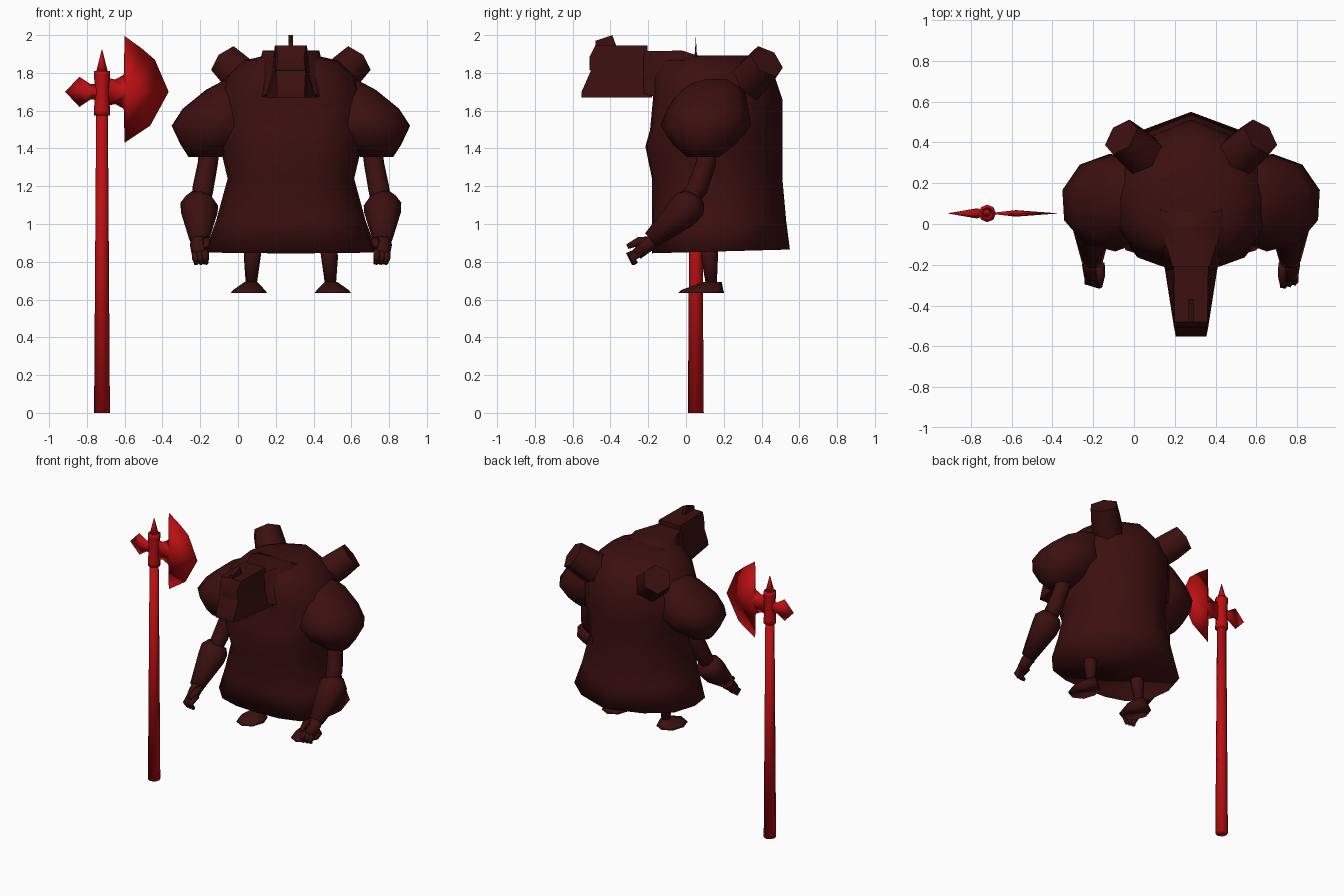
import bpy, bmesh, math
from mathutils import Vector

if "Cube" in bpy.data.objects:
    bpy.data.objects.remove(bpy.data.objects["Cube"])

CX = 0.28            # symmetry plane of the figure
AX, AY = -0.72, 0.052  # axe shaft position


def material(name, rgb):
    m = bpy.data.materials.new(name)
    m.diffuse_color = (*rgb, 1)
    m.use_nodes = True
    m.node_tree.nodes["Principled BSDF"].inputs["Base Color"].default_value = m.diffuse_color
    return m


DARK = material("dark maroon", (0.045, 0.005, 0.005))
RED = material("bright red", (0.50, 0.005, 0.006))


def finish(name, bm, mat, angle):
    bmesh.ops.remove_doubles(bm, verts=bm.verts, dist=1e-5)
    bmesh.ops.recalc_face_normals(bm, faces=bm.faces)
    me = bpy.data.meshes.new(name)
    bm.to_mesh(me)
    bm.free()
    me.materials.append(mat)
    ob = bpy.data.objects.new(name, me)
    bpy.context.collection.objects.link(ob)
    bpy.context.view_layer.objects.active = ob
    ob.select_set(True)
    bpy.ops.object.shade_smooth_by_angle(angle=math.radians(angle))
    ob.select_set(False)
    return ob


def loft(name, rings, mat, angle=180):
    """Skin a list of equal-length point rings and cap both ends."""
    bm = bmesh.new()
    vs = [[bm.verts.new(p) for p in r] for r in rings]
    n = len(vs[0])
    for a, b in zip(vs, vs[1:]):
        for i in range(n):
            j = (i + 1) % n
            bm.faces.new((a[i], a[j], b[j], b[i]))
    bm.faces.new(vs[0])
    bm.faces.new(vs[-1])
    return finish(name, bm, mat, angle)


def tube(name, path, mat, sides=6, flat=1.0, angle=180):
    """Tube through (x, y, z, radius) stations; flat squashes the depth."""
    pts = [Vector(p[:3]) for p in path]
    rings = []
    for k, p in enumerate(pts):
        d = (pts[min(k + 1, len(pts) - 1)] - pts[max(k - 1, 0)]).normalized()
        u = Vector((1, 0, 0)) - d * d.x
        u.normalize()
        w = d.cross(u)
        r = path[k][3]
        rings.append([p + u * r * math.cos(t) + w * r * flat * math.sin(t)
                      for t in (2 * math.pi * i / sides for i in range(sides))])
    return loft(name, rings, mat, angle)


def oval(cx, cy, z, rx, ry, n=10, turn=0):
    return [(cx + rx * math.cos(2 * math.pi * i / n + turn),
             cy + ry * math.sin(2 * math.pi * i / n + turn), z)
            for i in range(n)]


def blade(name, outline, centre, thick, mat):
    """Outline with a knife edge, swelling to a centre point on both sides."""
    bm = bmesh.new()
    rim = [bm.verts.new((x, AY, z)) for x, z in outline]
    for s in (-1, 1):
        c = bm.verts.new((centre[0], AY + s * thick, centre[1]))
        for i in range(len(rim)):
            bm.faces.new((rim[i], rim[(i + 1) % len(rim)], c))
    return finish(name, bm, mat, 180)


# Robed body: half cross-section as (share of width, share of depth from front)
HALF = [(0, 0), (0.38, 0.01), (0.70, 0.07), (0.95, 0.24), (1, 0.45),
        (0.90, 0.68), (0.56, 0.87)]
SECTION = HALF + [(0, 1)] + [(-a, b) for a, b in HALF[:0:-1]]


def body_ring(z, hw, front, back, lean=0):
    return [(CX + a * hw, front + (back - front) * b, z + lean * b)
            for a, b in SECTION]


loft("robe_body", [
    body_ring(0.845, 0.455, -0.18, 0.55, 0.02),
    body_ring(1.02, 0.395, -0.18, 0.53),
    body_ring(1.24, 0.335, -0.18, 0.51),
    body_ring(1.41, 0.375, -0.215, 0.51),
    body_ring(1.50, 0.39, -0.19, 0.51),
    body_ring(1.66, 0.39, -0.175, 0.51),
    body_ring(1.78, 0.34, -0.17, 0.47),
    body_ring(1.865, 0.25, -0.13, 0.39),
    body_ring(1.893, 0.13, -0.05, 0.32),
], DARK)

# Neck and head, lofted front to back from box sections


def box_ring(y, hw_low, hw_top, z0, z1):
    return [(CX - hw_low, y, z0), (CX + hw_low, y, z0),
            (CX + hw_top, y, z1), (CX - hw_top, y, z1)]


loft("neck", [box_ring(-0.225, 0.125, 0.085, 1.69, 1.915),
              box_ring(-0.02, 0.22, 0.15, 1.64, 1.918),
              box_ring(0.13, 0.22, 0.15, 1.64, 1.87)], DARK, 75)
loft("skull", [box_ring(-0.51, 0.075, 0.07, 1.815, 1.885),
               box_ring(-0.48, 0.085, 0.08, 1.80, 1.945),
               box_ring(-0.205, 0.10, 0.085, 1.80, 1.945)], DARK, 30)
loft("jaw", [box_ring(-0.553, 0.075, 0.072, 1.67, 1.70),
             box_ring(-0.50, 0.085, 0.078, 1.67, 1.82),
             box_ring(-0.18, 0.135, 0.095, 1.67, 1.82)], DARK, 30)
loft("crest", [box_ring(-0.48, 0.012, 0.012, 1.93, 1.97),
               box_ring(-0.39, 0.012, 0.012, 1.93, 2.0),
               box_ring(-0.37, 0.012, 0.012, 1.93, 1.945)], DARK, 30)

# Paired parts, on both sides of the figure
for s, side in ((-1, "left"), (1, "right")):
    def X(d):
        return CX + s * d

    # Back exhaust pipe
    tube("back_pipe_" + side, [(X(0.18), 0.29, 1.71, 0.115),
                               (X(0.27), 0.365, 1.79, 0.112),
                               (X(0.343), 0.427, 1.862, 0.10)], DARK, angle=62)

    # Shoulder pad, turned so its widest corner sits toward the back
    loft("shoulder_pad_" + side, [
        oval(X(d), cy, z, rx, ry, turn=s * 0.26)
        for d, cy, z, rx, ry in (
            (0.455, 0.09, 1.355, 0.09, 0.085),
            (0.41, 0.095, 1.42, 0.18, 0.165),
            (0.385, 0.105, 1.52, 0.255, 0.24),
            (0.37, 0.115, 1.61, 0.21, 0.215),
            (0.31, 0.14, 1.71, 0.145, 0.17),
            (0.27, 0.14, 1.765, 0.08, 0.10))], DARK)

    # Arm with flared gauntlet
    tube("upper_arm_" + side, [(X(0.43), 0.11, 1.42, 0.055),
                               (X(0.44), 0.105, 1.32, 0.053),
                               (X(0.465), 0.06, 1.19, 0.056),
                               (X(0.475), 0.0, 1.11, 0.05)], DARK, 8)
    tube("gauntlet_" + side, [(X(0.475), 0.042, 1.14, 0.07),
                              (X(0.485), 0.02, 1.105, 0.10),
                              (X(0.485), -0.02, 1.06, 0.097),
                              (X(0.485), -0.185, 0.915, 0.052)], DARK, 8, 0.92)

    # Hand: palm, fingers and thumb
    tube("palm_" + side, [(X(0.485), -0.15, 0.94, 0.040),
                          (X(0.485), -0.20, 0.89, 0.050),
                          (X(0.483), -0.26, 0.84, 0.042)], DARK, 6, 0.85)
    for k, dx in enumerate((-0.025, 0.0, 0.025)):
        tube(f"finger_{k}_" + side,
             [(X(0.48 + dx), -0.23, 0.86, 0.022),
              (X(0.48 + dx), -0.30 + 0.008 * k, 0.835 - 0.008 * k, 0.022),
              (X(0.475 + dx), -0.275 + 0.005 * k, 0.79, 0.014)], DARK, 5)
    tube("thumb_" + side, [(X(0.45), -0.19, 0.91, 0.026),
                           (X(0.445), -0.25, 0.908, 0.024),
                           (X(0.45), -0.31, 0.88, 0.014)], DARK, 5)

    # Leg and foot
    tube("leg_" + side, [(X(0.20), 0.125, 0.87, 0.046),
                         (X(0.205), 0.125, 0.82, 0.044),
                         (X(0.21), 0.135, 0.67, 0.028)], DARK, 8)
    loft("foot_" + side, [
        oval(X(0.222), 0.08, 0.635, 0.096, 0.122, 8),
        oval(X(0.222), 0.085, 0.65, 0.085, 0.112, 8),
        oval(X(0.212), 0.14, 0.692, 0.035, 0.05, 8)], DARK)

# Axe: shaft, collar, top spike
tube("axe_shaft", [(AX, AY, 0, 0.042), (AX, AY, 1.60, 0.031)], RED, 8)
tube("axe_collar", [(AX, AY, 1.575, 0.043), (AX, AY, 1.60, 0.043),
                    (AX, AY, 1.70, 0.036), (AX, AY, 1.79, 0.043),
                    (AX, AY, 1.81, 0.043)], RED, 8)
tube("axe_spike", [(AX, AY, 1.80, 0.032), (AX, AY, 1.92, 0.002)], RED, 8)

# Axe head: crescent blade and rear pick
blade("axe_blade", [(-0.60, 1.995), (-0.51, 1.93), (-0.44, 1.87), (-0.367, 1.70),
                    (-0.465, 1.52), (-0.60, 1.43), (-0.605, 1.61),
                    (-0.65, 1.635), (-0.72, 1.62), (-0.72, 1.78),
                    (-0.65, 1.765), (-0.605, 1.79)], (-0.58, 1.70), 0.016, RED)
blade("axe_pick", [(-0.915, 1.70), (-0.84, 1.78), (-0.78, 1.74), (-0.70, 1.75),
                   (-0.70, 1.65), (-0.78, 1.66), (-0.84, 1.62)],
      (-0.77, 1.70), 0.025, RED)
